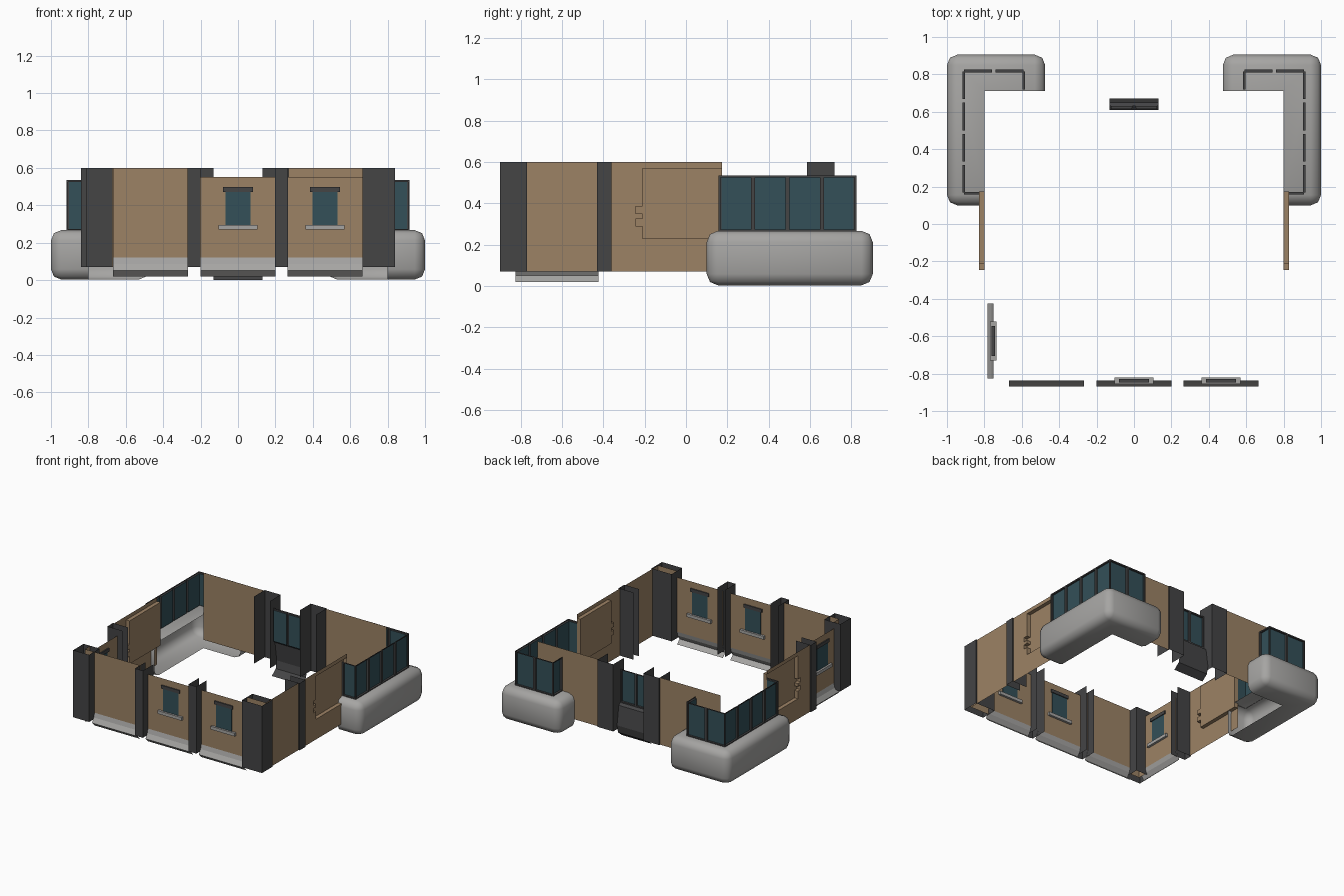
import bpy, bmesh, math

if "Cube" in bpy.data.objects:
    bpy.data.objects.remove(bpy.data.objects["Cube"])


def material(name, rgb):
    m = bpy.data.materials.new(name)
    m.diffuse_color = (*rgb, 1)
    m.use_nodes = True
    m.node_tree.nodes["Principled BSDF"].inputs["Base Color"].default_value = m.diffuse_color
    return m


BROWN = material("brown wall", (0.335, 0.225, 0.13))
DARK = material("dark trim", (0.058, 0.058, 0.060))
GREY = material("light concrete", (0.38, 0.375, 0.365))
GLASS = material("teal glass", (0.033, 0.08, 0.098))


def build(name, verts, faces, *mats):
    me = bpy.data.meshes.new(name)
    me.from_pydata(verts, [], faces)
    for m in mats:
        me.materials.append(m)
    ob = bpy.data.objects.new(name, me)
    bpy.context.collection.objects.link(ob)
    return ob


def sheet(name, path, z0, z1, mat, closed=False):
    """Vertical sheet standing on a plan path."""
    n = len(path)
    verts = [(x, y, z) for x, y in path for z in (z0, z1)]
    faces = [(2 * i, 2 * ((i + 1) % n), 2 * ((i + 1) % n) + 1, 2 * i + 1)
             for i in range(n if closed else n - 1)]
    return build(name, verts, faces, mat)


def sweep(name, profile, a, b, place, mat):
    """Profile (out, z) drawn from a to b along a wall."""
    verts = [place(u, d, z) for d, z in profile for u in (a, b)]
    faces = [(2 * i, 2 * i + 1, 2 * i + 3, 2 * i + 2) for i in range(len(profile) - 1)]
    return build(name, verts, faces, mat)


def block(name, u, d, z, place, mat):
    verts = [place(a, b, c) for a in u for b in d for c in z]
    return build(name, verts, [(0, 1, 3, 2), (4, 6, 7, 5), (0, 4, 5, 1),
                               (2, 3, 7, 6), (0, 2, 6, 4), (1, 5, 7, 3)], mat)


def glazing(name, p, q, z0, z1, n):
    """Row of recessed panes; p to q runs left to right seen from outside."""
    verts = []
    for i in range(n + 1):
        t = i / n
        x, y = p[0] + (q[0] - p[0]) * t, p[1] + (q[1] - p[1]) * t
        verts += [(x, y, z0), (x, y, z1)]
    faces = [(2 * i, 2 * i + 2, 2 * i + 3, 2 * i + 1) for i in range(n)]
    ob = build(name, verts, faces, DARK, GLASS)
    bm = bmesh.new()
    bm.from_mesh(ob.data)
    panes = bm.faces[:]
    bmesh.ops.inset_individual(bm, faces=panes, thickness=0.013, depth=0)
    bmesh.ops.inset_individual(bm, faces=panes, thickness=0.0005, depth=-0.014)
    for f in panes:
        f.material_index = 1
    bm.to_mesh(ob.data)
    bm.free()


def front(u, d, z):
    return (u, -0.838 - d, z)


def left(u, d, z):
    return (-0.752 - d, u, z)


# wall bays with sloping plinth, some with a window
PLINTH = [(0, 0.12), (0.009, 0.086), (0.031, 0.051), (0, 0.02)]


def bay(name, c, place, window=True):
    top = 0.55 if window else 0.6
    a, b = c - 0.2, c + 0.2
    if window:
        # wall around the window opening
        s = [(a, 0.12), (b, 0.12), (b, top), (a, top),
             (c - 0.068, 0.29), (c + 0.068, 0.29), (c + 0.068, 0.475), (c - 0.068, 0.475)]
        build(name + "_wall", [place(u, 0, z) for u, z in s],
              [(i, (i + 1) % 4, 4 + (i + 1) % 4, 4 + i) for i in range(4)], BROWN)
        block(name + "_glass", (c - 0.068, c + 0.068), (-0.003, 0.003), (0.29, 0.475), place, GLASS)
        block(name + "_lintel", (c - 0.08, c + 0.08), (-0.009, 0.009), (0.472, 0.498), place, DARK)
        block(name + "_sill", (c - 0.105, c + 0.105), (-0.018, 0.018), (0.27, 0.295), place, GREY)
    else:
        sweep(name + "_wall", [(0, 0.12), (0, top)], a, b, place, BROWN)
    sweep(name + "_plinth", PLINTH, a, b, place, GREY)


bay("front_left_bay", -0.467, front, False)
bay("front_middle_bay", 0, front)
bay("front_right_bay", 0.465, front)
bay("left_bay", -0.625, left)

# hollow corner columns, with wall corners running through them
for name, x0, x1, wx in (("left", -0.81, -0.67, -0.752), ("right", 0.665, 0.84, 0.83)):
    sheet(name + "_corner_column", [(x0, -0.9), (x1, -0.9), (x1, -0.77), (x0, -0.77)],
          0.07, 0.6, DARK, True)
    inner = x1 if wx < 0 else x0
    sheet(name + "_corner_wall", [(inner, -0.838), (wx, -0.838), (wx, -0.77)], 0.07, 0.6, BROWN)

# open channel columns along the front
for i, c in enumerate((-0.235, 0.232)):
    a, b = c - 0.034, c + 0.034
    sheet(f"front_column_{i}", [(a, -0.77), (a, -0.9), (b, -0.9), (b, -0.77)], 0.07, 0.6, DARK)

sheet("right_front_wall", [(0.83, -0.77), (0.83, -0.43)], 0.07, 0.6, BROWN)

# outline of the recessed side panel, (y, z)
E = 0.175
KEY = [(E, 0.23), (-0.21, 0.23), (-0.21, 0.29), (-0.245, 0.29), (-0.245, 0.325), (-0.21, 0.325),
       (-0.21, 0.35), (-0.245, 0.35), (-0.245, 0.385), (-0.21, 0.385), (-0.21, 0.57), (E, 0.57)]

for s, side in ((-1, "left"), (1, "right")):
    # channel columns on the sides and back
    sheet(side + "_side_column", [(s * 0.71, -0.43), (s * 0.84, -0.43), (s * 0.84, -0.36),
                                  (s * 0.71, -0.36)], 0.07, 0.6, DARK)
    sheet(side + "_back_column", [(s * 0.27, 0.585), (s * 0.27, 0.72), (s * 0.132, 0.72),
                                  (s * 0.132, 0.585)], 0.07, 0.6, DARK)
    # back wall
    sheet(side + "_back_wall", [(s * 0.8, 0.71), (s * 0.27, 0.71)], 0.07, 0.6, BROWN)
    # side wall with notched panel pushed inwards
    ring = [(-0.36, 0.6), (-0.36, 0.07), (E, 0.07)] + KEY + [(E, 0.6)]
    build(side + "_side_wall", [(s * 0.83, y, z) for y, z in ring], [tuple(range(len(ring)))], BROWN)
    n = len(KEY)
    build(side + "_notched_panel",
          [(s * 0.8, y, z) for y, z in KEY] + [(s * 0.83, y, z) for y, z in KEY],
          [tuple(range(n))] + [(i, (i + 1) % n, n + (i + 1) % n, n + i) for i in range(n)], BROWN)

    # rounded L-shaped balcony, open towards the building
    plan = [(-1, 0.1), (-0.8, 0.1), (-0.8, 0.71), (-0.475, 0.71), (-0.475, 0.905), (-1, 0.905)]
    m = len(plan)
    ob = build(side + "_balcony", [(-s * x, y, z) for z in (0.003, 0.267) for x, y in plan],
               [tuple(range(m))[::-1], tuple(range(m, 2 * m))] +
               [(i, (i + 1) % m, m + (i + 1) % m, m + i) for i in range(m) if i not in (1, 2)], GREY)
    bm = bmesh.new()
    bm.from_mesh(ob.data)
    bmesh.ops.recalc_face_normals(bm, faces=bm.faces[:])
    bmesh.ops.bevel(bm, geom=[e for e in bm.edges if not e.is_boundary], offset=0.055,
                    segments=2, profile=0.5, affect='EDGES', clamp_overlap=True)
    bm.to_mesh(ob.data)
    bm.free()
    bpy.ops.object.select_all(action='DESELECT')
    ob.select_set(True)
    bpy.context.view_layer.objects.active = ob
    bpy.ops.object.shade_smooth_by_angle(angle=math.radians(50))

    # glazed enclosure on the balcony
    corners = [(0.582, 0.71), (0.582, 0.825), (0.918, 0.825), (0.918, 0.158), (0.8, 0.158)]
    for i, count in enumerate((1, 2, 4, 1)):
        p, q = [(s * x, y) for x, y in corners[i:i + 2]]
        if s > 0:
            p, q = q, p
        glazing(f"{side}_balcony_window_{i}", p, q, 0.265, 0.535, count)

# back middle window and bulging base
glazing("back_window", (0.132, 0.63), (-0.132, 0.63), 0.265, 0.53, 2)
sweep("back_window_base", [(0.63, 0.265), (0.65, 0.25), (0.672, 0.1), (0.66, 0.04), (0.61, 0.0)],
      -0.132, 0.132, lambda u, d, z: (u, d, z), DARK)
